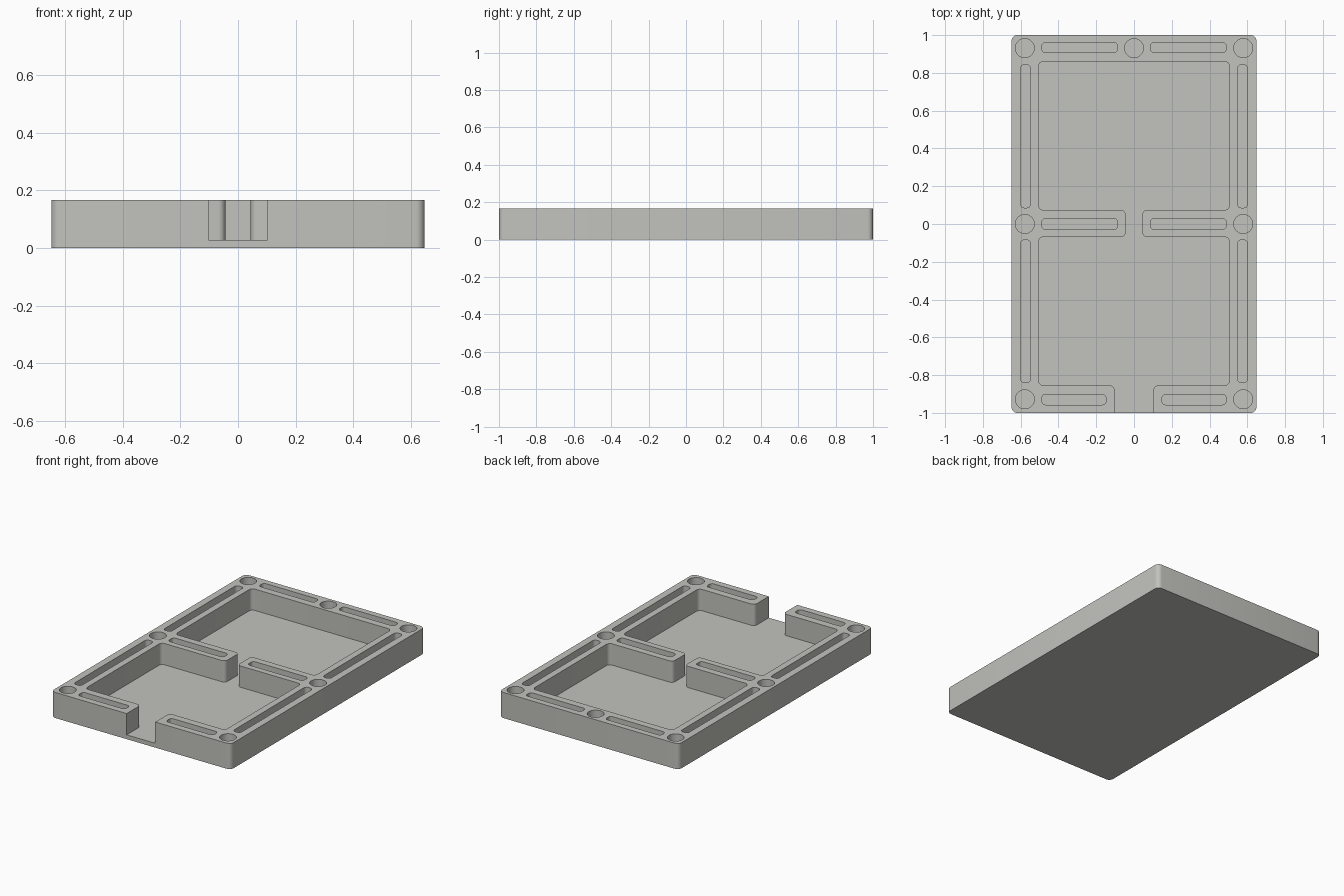
import bpy, bmesh, math
from mathutils import Vector

if "Cube" in bpy.data.objects:
    bpy.data.objects.remove(bpy.data.objects["Cube"])

HEIGHT, FLOOR = 0.167, 0.028
TOP = HEIGHT + 0.1


def fillet(points, radius, steps=6):
    """Round every right-angled corner of a closed 2D outline."""
    out = []
    pts = [Vector(p) for p in points]
    for i, p in enumerate(pts):
        a = (pts[i - 1] - p).normalized() * radius
        b = (pts[(i + 1) % len(pts)] - p).normalized() * radius
        centre = p + a + b
        for k in range(steps + 1):
            t = k / steps * math.pi / 2
            out.append(centre - b * math.cos(t) - a * math.sin(t))
    return out


def prism(bm, outline, z0, z1):
    """Closed solid from a counter-clockwise outline."""
    low = [bm.verts.new((p[0], p[1], z0)) for p in outline]
    high = [bm.verts.new((p[0], p[1], z1)) for p in outline]
    bm.faces.new(low[::-1])
    bm.faces.new(high)
    for i in range(len(low)):
        j = (i + 1) % len(low)
        bm.faces.new((low[i], low[j], high[j], high[i]))


def rect(x0, x1, y0, y1):
    return [(x0, y0), (x1, y0), (x1, y1), (x0, y1)]


def make_object(name, bm):
    mesh = bpy.data.meshes.new(name)
    bm.to_mesh(mesh)
    bm.free()
    ob = bpy.data.objects.new(name, mesh)
    bpy.context.collection.objects.link(ob)
    return ob


# Tray block with rounded vertical edges
bm = bmesh.new()
prism(bm, fillet(rect(-0.648, 0.648, -1, 1), 0.03), 0, HEIGHT)
tray = make_object("tray", bm)

grey = bpy.data.materials.new("warm grey")
grey.diffuse_color = (0.54, 0.54, 0.51, 1)
grey.use_nodes = True
grey.node_tree.nodes["Principled BSDF"].inputs["Base Color"].default_value = grey.diffuse_color
tray.data.materials.append(grey)

# Cutter: two linked compartments open at the front
bm = bmesh.new()
half = [(0.103, -1.1), (0.103, -0.854), (0.505, -0.854), (0.505, -0.069),
        (0.044, -0.069), (0.044, 0.074), (0.505, 0.074), (0.505, 0.86)]
cavity = half + [(-x, y) for x, y in reversed(half)]
prism(bm, fillet(cavity, 0.025), FLOOR, TOP)

# Cutter: slots along the walls, mirrored left and right
slots = [(0.087, 0.488, 0.907, 0.96), (0.087, 0.488, -0.029, 0.029),
         (0.148, 0.488, -0.957, -0.902),
         (0.548, 0.601, 0.086, 0.843), (0.548, 0.601, -0.839, -0.085)]
for x0, x1, y0, y1 in slots:
    prism(bm, fillet(rect(x0, x1, y0, y1), 0.02), FLOOR, TOP)
    prism(bm, fillet(rect(-x1, -x0, y0, y1), 0.02), FLOOR, TOP)

# Cutter: round holes at corners, side middles and back middle
holes = [(s * 0.578, y) for s in (-1, 1) for y in (-0.928, 0, 0.931)] + [(0, 0.931)]
for cx, cy in holes:
    ring = [(cx + 0.05 * math.cos(t * math.tau / 40),
             cy + 0.05 * math.sin(t * math.tau / 40)) for t in range(40)]
    prism(bm, ring, FLOOR, TOP)
cutter = make_object("pocket_cutter", bm)
cutter.hide_render = True

# Carve the pockets, then drop the helper
mod = tray.modifiers.new("pockets", "BOOLEAN")
mod.operation = "DIFFERENCE"
mod.solver = "EXACT"
mod.object = cutter
bpy.context.view_layer.objects.active = tray
tray.select_set(True)
bpy.ops.object.modifier_apply(modifier=mod.name)
bpy.data.objects.remove(cutter)
bpy.ops.object.shade_smooth_by_angle(angle=math.radians(30))
